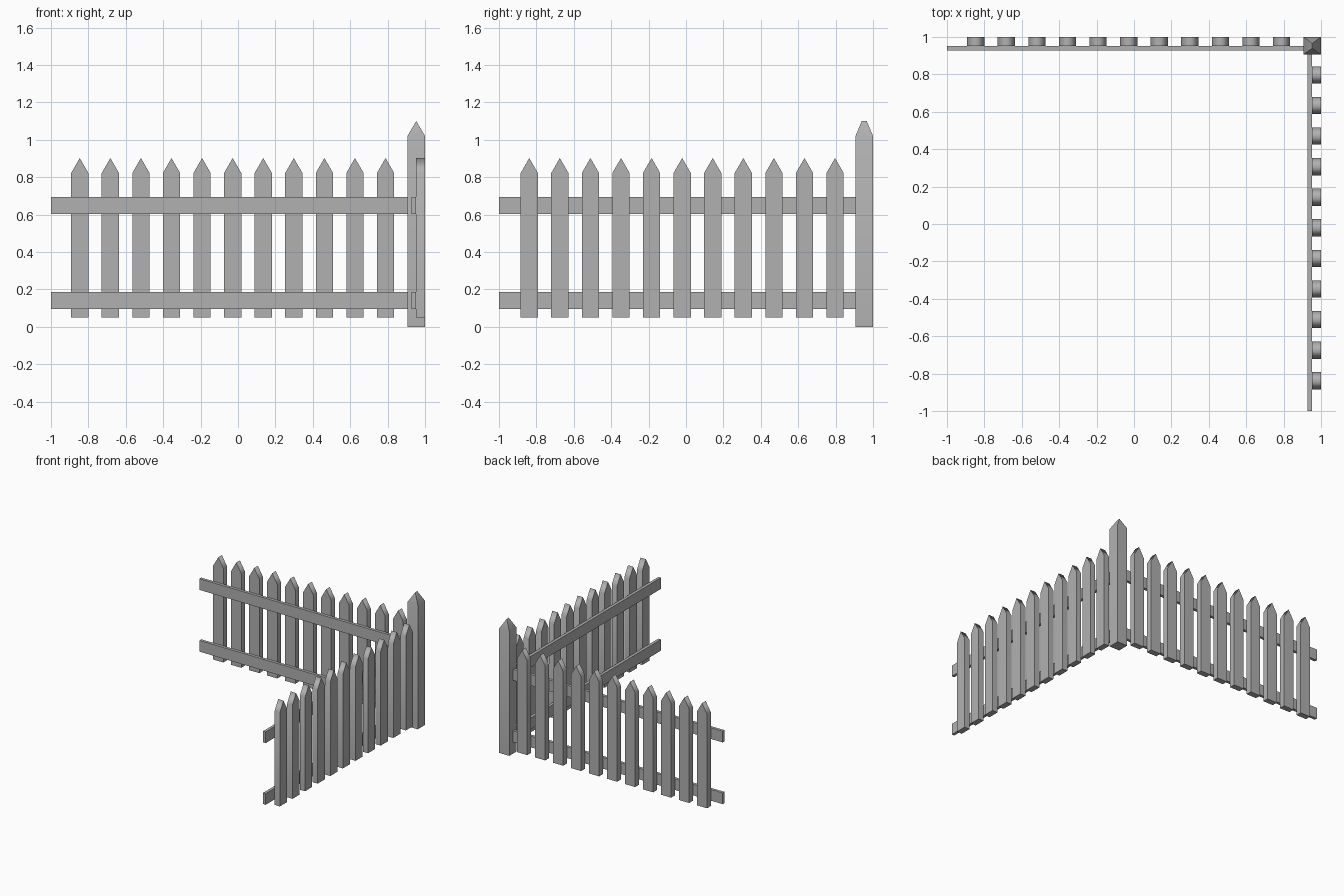
import bpy, bmesh
from math import radians
from mathutils import Matrix

if "Cube" in bpy.data.objects:
    bpy.data.objects.remove(bpy.data.objects["Cube"])

grey = bpy.data.materials.new("weathered_grey")
grey.diffuse_color = (0.44, 0.44, 0.44, 1)
grey.use_nodes = True
grey.node_tree.nodes["Principled BSDF"].inputs["Base Color"].default_value = grey.diffuse_color


def make(name, bm, matrix=None):
    if matrix is not None:
        bmesh.ops.transform(bm, matrix=matrix, verts=bm.verts)
    bmesh.ops.recalc_face_normals(bm, faces=bm.faces)
    # Smooth over the shallow shoulders and the picket ridges, crisp elsewhere
    bm.normal_update()
    for f in bm.faces:
        f.smooth = True
    for e in bm.edges:
        ridge = "picket" in name and all(v.co.z > 0.9 for v in e.verts)
        e.smooth = ridge or e.calc_face_angle(0) < radians(40)
    mesh = bpy.data.meshes.new(name)
    bm.to_mesh(mesh)
    bm.free()
    mesh.materials.append(grey)
    obj = bpy.data.objects.new(name, mesh)
    bpy.context.collection.objects.link(obj)
    return obj


def box(x0, x1, y0, y1, z0, z1):
    bm = bmesh.new()
    bmesh.ops.create_cube(bm, size=1)
    for v in bm.verts:
        v.co = (x1 if v.co.x > 0 else x0,
                y1 if v.co.y > 0 else y0,
                z1 if v.co.z > 0 else z0)
    return bm


def picket(cx, y0, y1):
    # Pointed profile in the xz plane, extruded along y
    w = 0.046
    profile = [(-w, 0.05), (w, 0.05), (w, 0.822), (0, 0.902), (-w, 0.822)]
    bm = bmesh.new()
    face = bm.faces.new([bm.verts.new((cx + x, y0, z)) for x, z in profile])
    ext = bmesh.ops.extrude_face_region(bm, geom=[face])
    for v in ext["geom"]:
        if isinstance(v, bmesh.types.BMVert):
            v.co.y = y1
    return bm


# Both fence runs share one layout; the side run is turned a quarter about z
COUNT, STEP = 11, 0.1635
turn = Matrix.Rotation(radians(-90), 4, 'Z')
runs = [("back", Matrix.Identity(4), [-0.846 + i * STEP for i in range(COUNT)]),
        ("side", turn, [-0.797 + i * STEP for i in range(COUNT)])]

for run, matrix, centres in runs:
    # Pickets
    for i, c in enumerate(centres):
        make(f"{run}_picket_{i + 1}", picket(c, 0.952, 1.0), matrix)
    # Rails, running from the open end to the corner post
    x0, x1 = (-1.0, 0.91) if run == "back" else (-0.91, 1.0)
    for label, z0, z1 in (("lower", 0.095, 0.187), ("upper", 0.602, 0.694)):
        make(f"{run}_{label}_rail", box(x0, x1, 0.928, 0.952, z0, z1), matrix)

# Corner post with a hipped cap whose short ridge runs along y
bm = box(0.906, 1.0, 0.906, 1.0, 0.0, 1.02)
top = max(bm.faces, key=lambda f: f.calc_center_median().z)
c = top.calc_center_median()
ring = list(top.verts)
ridge = {s: bm.verts.new((c.x, c.y + s * 0.013, 1.1)) for s in (-1, 1)}
bm.faces.remove(top)
for a, b in zip(ring, ring[1:] + ring[:1]):
    ra = ridge[1 if a.co.y > c.y else -1]
    rb = ridge[1 if b.co.y > c.y else -1]
    bm.faces.new([a, b, rb] if ra is rb else [a, b, rb, ra])
make("corner_post", bm)
